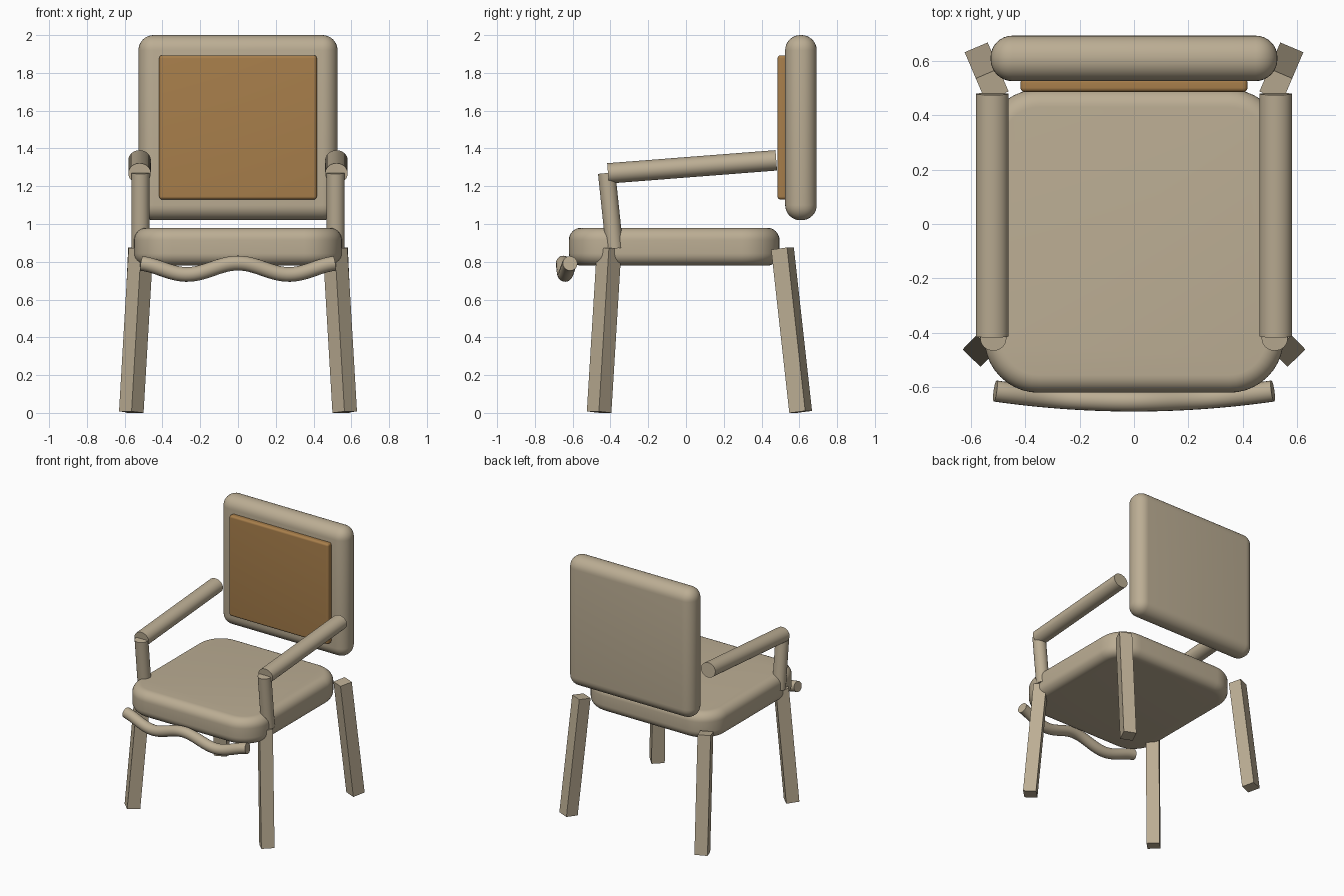
import bpy
import bmesh
import math
from mathutils import Matrix, Vector

cube = bpy.data.objects.get("Cube")
if cube:
    bpy.data.objects.remove(cube, do_unlink=True)


def make_material(name, rgb):
    mat = bpy.data.materials.new(name)
    mat.use_nodes = True
    mat.diffuse_color = (*rgb, 1)
    mat.node_tree.nodes["Principled BSDF"].inputs["Base Color"].default_value = (*rgb, 1)
    return mat


beige = make_material("warm beige", (0.50, 0.42, 0.295))
brown = make_material("tan brown", (0.39, 0.21, 0.07))


def finish(name, bm, mat, smooth=True):
    bmesh.ops.recalc_face_normals(bm, faces=bm.faces)
    mesh = bpy.data.meshes.new(name)
    bm.to_mesh(mesh)
    bm.free()
    obj = bpy.data.objects.new(name, mesh)
    bpy.context.collection.objects.link(obj)
    mesh.materials.append(mat)
    if smooth:
        bpy.ops.object.select_all(action="DESELECT")
        obj.select_set(True)
        bpy.context.view_layer.objects.active = obj
        bpy.ops.object.shade_smooth_by_angle(angle=math.radians(35))
    return obj


def rounded_box(name, low, high, rim, mat, corner=0):
    """Box between two points; corner rounds the upright edges, rim the rest."""
    low, high = Vector(low), Vector(high)
    bm = bmesh.new()
    bmesh.ops.create_cube(bm, size=1)
    bmesh.ops.scale(bm, vec=high - low, verts=bm.verts)
    bmesh.ops.translate(bm, vec=(low + high) / 2, verts=bm.verts)
    edges = bm.edges[:]
    if corner:
        upright = [e for e in edges if abs(e.verts[0].co.z - e.verts[1].co.z) > 0.01]
        bmesh.ops.bevel(bm, geom=upright, offset=corner, segments=10, profile=0.5, affect="EDGES")
        edges = [e for e in bm.edges if abs(e.verts[0].co.z - e.verts[1].co.z) < 0.01
                 and any(abs(f.normal.z) > 0.9 for f in e.link_faces)]
    bmesh.ops.bevel(bm, geom=edges, offset=rim, segments=8, profile=0.5, affect="EDGES")
    return finish(name, bm, mat)


def strut(name, start, end, width, depth, square=False):
    """Round or square bar between two points, turned toward its lean."""
    start, end = Vector(start), Vector(end)
    axis = end - start
    bm = bmesh.new()
    if square:
        bmesh.ops.create_cube(bm, size=1)
        bmesh.ops.scale(bm, vec=(width, depth, axis.length), verts=bm.verts)
    else:
        bmesh.ops.create_cone(bm, cap_ends=True, segments=32, radius1=1, radius2=1, depth=axis.length)
        bmesh.ops.scale(bm, vec=(width, depth, 1), verts=bm.verts)
    turn = axis.to_track_quat("Z", "Y").to_matrix().to_4x4()
    bm.transform(Matrix.Translation((start + end) / 2) @ turn)
    return finish(name, bm, beige, not square)


# Cushions
rounded_box("seat", (-0.55, -0.62, 0.78), (0.55, 0.495, 0.98), 0.065, beige, corner=0.2)
rounded_box("backrest", (-0.527, 0.525, 1.02), (0.527, 0.692, 2.0), 0.08, beige)
rounded_box("backrest_panel", (-0.417, 0.485, 1.13), (0.417, 0.535, 1.893), 0.016, brown)

# Legs, arm posts and armrests on both sides
for side, s in (("left", 1), ("right", -1)):
    strut(f"{side}_front_leg", (s * 0.565, -0.46, 0.004), (s * 0.514, -0.407, 0.87),
          0.092, 0.092, square=True)
    strut(f"{side}_back_leg", (s * 0.562, 0.607, 0.005), (s * 0.521, 0.511, 0.87),
          0.092, 0.092, square=True)
    strut(f"{side}_arm_post", (s * 0.517, -0.378, 0.87), (s * 0.517, -0.42, 1.27), 0.048, 0.046)
    strut(f"{side}_armrest", (s * 0.521, -0.413, 1.268), (s * 0.521, 0.478, 1.337), 0.06, 0.054)

# Wavy front rail swept along a bowed path
rings, sides, radius = 48, 20, 0.039
path = []
for i in range(rings + 1):
    x = -0.51 + 1.02 * i / rings
    path.append(Vector((x, -0.65 + 0.14 * x * x, 0.763 + 0.03 * math.cos(math.tau * x / 0.54))))
bm = bmesh.new()
loops = []
for i, point in enumerate(path):
    tangent = (path[min(i + 1, rings)] - path[max(i - 1, 0)]).normalized()
    across = tangent.cross(Vector((0, 0, 1))).normalized()
    up = across.cross(tangent)
    angles = [math.tau * k / sides for k in range(sides)]
    loops.append([bm.verts.new(point + radius * (across * math.cos(a) + up * math.sin(a))) for a in angles])
for a, b in zip(loops, loops[1:]):
    for k in range(sides):
        n = (k + 1) % sides
        bm.faces.new((a[k], a[n], b[n], b[k]))
bm.faces.new(loops[0])
bm.faces.new(loops[-1])
finish("front_rail", bm, beige)
